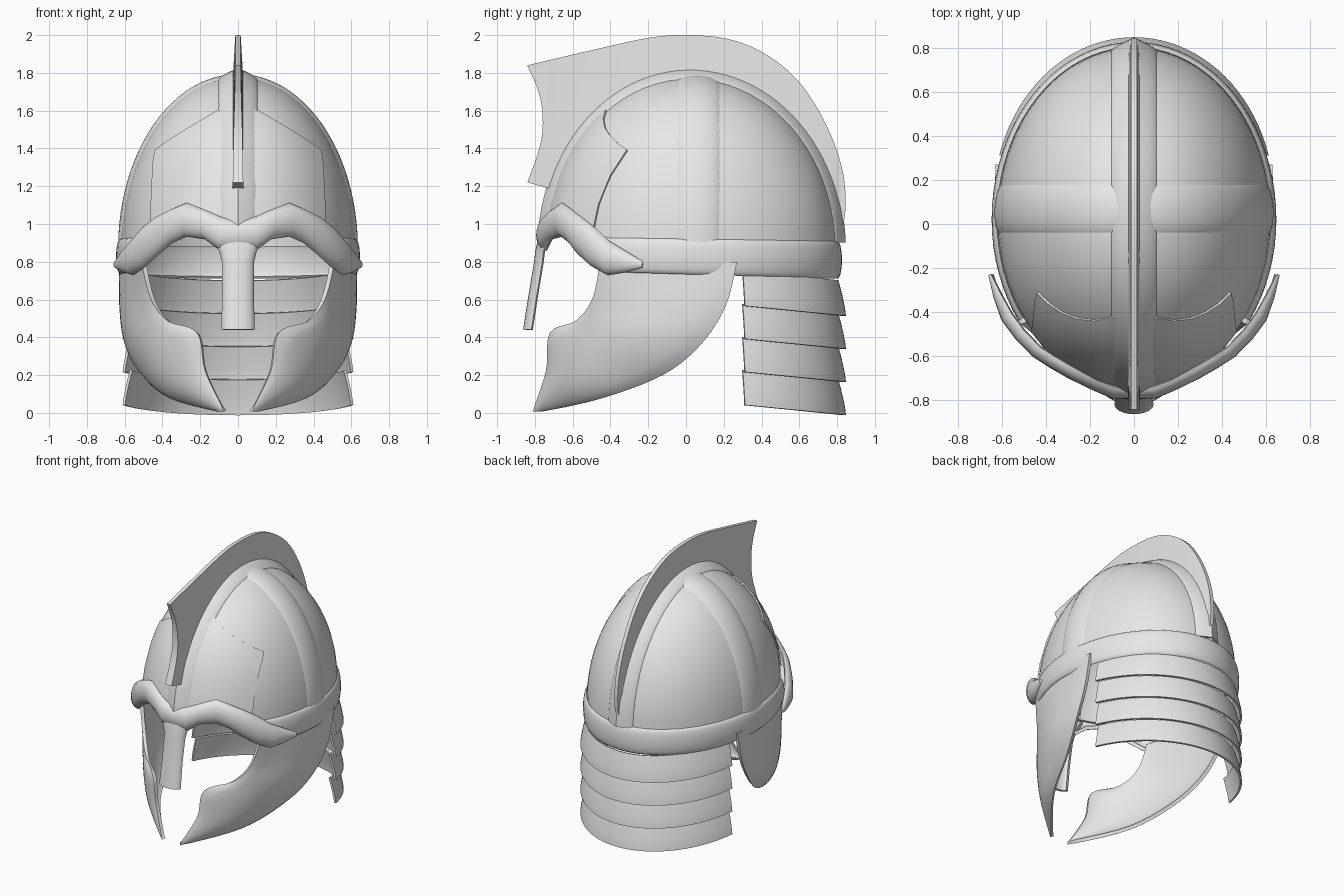
import bpy, bmesh, math
from mathutils import Vector

if "Cube" in bpy.data.objects:
    bpy.data.objects.remove(bpy.data.objects["Cube"])

steel = bpy.data.materials.new("steel_grey")
steel.use_nodes = True
steel.diffuse_color = (0.8, 0.8, 0.8, 1)
steel.node_tree.nodes["Principled BSDF"].inputs["Base Color"].default_value = (0.8, 0.8, 0.8, 1)

# Skull ellipsoid: half width, front depth, back depth, height and centre
A, BF, BB, C = 0.61, 0.75, 0.77, 0.9
YC, ZC = 0.02, 0.87


def depth(y):
    return BF if y < YC else BB


def lift(x, y, z, off):
    """Move a skull point outward along the ellipsoid normal."""
    n = Vector((x / A**2, (y - YC) / depth(y)**2, (z - ZC) / C**2))
    return Vector((x, y, z)) + n.normalized() * off


def spline(pts, steps=5):
    """Smooth path through points of any dimension."""
    p = [pts[0]] + list(pts) + [pts[-1]]
    out = []
    for i in range(1, len(p) - 2):
        for k in range(steps):
            t = k / steps
            out.append([0.5 * (2 * b + (c - a) * t + (2 * a - 5 * b + 4 * c - d) * t * t
                               + (3 * b - a - 3 * c + d) * t**3)
                        for a, b, c, d in zip(*p[i - 1:i + 3])])
    return out + [list(pts[-1])]


def finish(name, bm, thick=0, mirror=False, angle=40):
    bmesh.ops.remove_doubles(bm, verts=bm.verts, dist=0.0005)
    bmesh.ops.recalc_face_normals(bm, faces=bm.faces)
    mesh = bpy.data.meshes.new(name)
    bm.to_mesh(mesh)
    bm.free()
    mesh.materials.append(steel)
    ob = bpy.data.objects.new(name, mesh)
    bpy.context.collection.objects.link(ob)
    if mirror:
        ob.modifiers.new("mirror", 'MIRROR').use_clip = True
    if thick:
        mod = ob.modifiers.new("shell", 'SOLIDIFY')
        mod.thickness, mod.offset = thick, 0
    bpy.ops.object.select_all(action='DESELECT')
    ob.select_set(True)
    bpy.context.view_layer.objects.active = ob
    bpy.ops.object.convert(target='MESH')
    bpy.ops.object.shade_smooth_by_angle(angle=math.radians(angle))


def sheet(name, rows, thick, mirror=False):
    """Skin a grid of points and give it thickness."""
    bm = bmesh.new()
    vs = [[bm.verts.new(p) for p in row] for row in rows]
    for r, s in zip(vs, vs[1:]):
        for i in range(len(r) - 1):
            bm.faces.new((r[i], r[i + 1], s[i + 1], s[i]))
    finish(name, bm, thick, mirror)


def span(a, b, n):
    return [a + (b - a) * i / n for i in range(n + 1)]


ARCH = [math.sin(v) for v in span(-math.pi / 2, math.pi / 2, 10)]

# Skull: open dome, cut higher above the face
rows = []
for lon in span(0, 2 * math.pi, 64):
    cx, cy = math.cos(lon), math.sin(lon)
    cut = 0.88 + 0.09 * min(1, max(0, (-cy - 0.4) * 3))
    lat0 = math.asin((cut - ZC) / C)
    rows.append([(A * math.cos(t) * cx,
                  YC + (BF if cy < 0 else BB) * math.cos(t) * cy,
                  ZC + C * math.sin(t)) for t in span(lat0, math.pi / 2, 20)])
sheet("skull", rows, 0.02)

# Front to back ridge band
rows = []
for a in span(math.radians(2), math.radians(173), 48):
    row = []
    for t in ARCH:
        x = 0.108 * t
        r = math.sqrt(1 - (x / A)**2)
        y = YC + (BB if math.cos(a) > 0 else BF) * r * math.cos(a)
        off = -0.01 + 0.035 * math.sqrt(max(0, 1 - t * t)) + 0.025 * (1 - abs(t))**2
        row.append(lift(x, y, ZC + C * r * math.sin(a), off))
    rows.append(row)
sheet("ridge_band", rows, 0.012)

# Side to side band
rows = []
for a in span(math.radians(1), math.radians(179), 48):
    row = []
    for t in ARCH:
        y = 0.068 + 0.12 * t
        r = math.sqrt(1 - ((y - YC) / depth(y))**2)
        row.append(lift(A * r * math.cos(a), y, ZC + C * r * math.sin(a),
                        -0.01 + 0.03 * math.sqrt(max(0, 1 - t * t))))
    rows.append(row)
sheet("cross_band", rows, 0.012)

# Rim band round the sides and back
rows = []
for a in span(math.radians(-36), math.radians(216), 56):
    x, y = A * math.cos(a), YC + (BB if math.sin(a) > 0 else BF) * math.sin(a)
    low, high = 0.74 - 0.03 * y, 0.915 - 0.015 * y
    row = []
    for t in ARCH:
        p = lift(x, y, ZC, 0.008 + 0.02 * math.sqrt(max(0, 1 - t * t)))
        p.z = low + (high - low) * (t + 1) / 2
        row.append(p)
    rows.append(row)
sheet("rim_band", rows, 0.015)

# Forehead plate following the skull
rows = []
for z, w in [(0.98, 0.45), (1.1, 0.447), (1.25, 0.44), (1.33, 0.435), (1.385, 0.425),
             (1.42, 0.375), (1.46, 0.315), (1.5, 0.25), (1.545, 0.175), (1.59, 0.1)]:
    row = []
    for x in span(-w, w, 24):
        y = YC - BF * math.sqrt(1 - (x / A)**2 - ((z - ZC) / C)**2)
        row.append(lift(x, y, z, 0.012))
    rows.append(row)
sheet("forehead_plate", rows, 0.016)

# Brow guard: plan position, lower and upper height
rows = []
for x, y, low, high in [(0, -0.745, 0.88, 1.0), (0.09, -0.735, 0.87, 1.025),
                        (0.17, -0.705, 0.93, 1.06), (0.27, -0.65, 0.945, 1.1),
                        (0.35, -0.605, 0.91, 1.065), (0.42, -0.56, 0.85, 1.03),
                        (0.49, -0.49, 0.785, 0.975), (0.55, -0.41, 0.74, 0.9),
                        (0.6, -0.32, 0.755, 0.845), (0.645, -0.23, 0.78, 0.79)]:
    out = Vector((x / A**2, (y - YC) / BF**2, 0)).normalized()
    puff = 0.3 * min(0.15, high - low)
    rows.append([Vector((x, y, low + (high - low) * (t + 1) / 2))
                 + out * puff * math.sqrt(max(0, 1 - t * t)) for t in ARCH])
sheet("brow_guard", rows, 0.025, mirror=True)

# Nose guard
rows = [[(w * t, y - 0.035 * math.sqrt(max(0, 1 - t * t)), z) for t in ARCH]
        for z, w, y in [(0.97, 0.14, -0.725), (0.9, 0.11, -0.74), (0.86, 0.088, -0.75),
                        (0.8, 0.074, -0.757), (0.62, 0.072, -0.787), (0.44, 0.077, -0.815)]]
sheet("nose_guard", rows, 0.025)

# Cheek guards: eye-side edge, then rear edge with outward bulge
front = spline([(0.5, -0.45, 0.8), (0.45, -0.49, 0.6), (0.36, -0.58, 0.48),
                (0.21, -0.71, 0.42), (0.17, -0.73, 0.22), (0.07, -0.8, 0.01)])
rear = spline([(0.615, 0.27, 0.8, 0.03), (0.61, 0.21, 0.57, 0.06), (0.58, 0.08, 0.37, 0.09),
               (0.5, -0.12, 0.21, 0.11), (0.35, -0.45, 0.085, 0.06), (0.07, -0.8, 0.01, 0)])
rows = []
for f, r in zip(front, rear):
    f, bulge, r = Vector(f), r[3], Vector(r[:3])
    rows.append([f.lerp(r, s) + Vector((0.85, -0.5, 0)) * bulge * math.sin(math.pi * s)**0.7
                 for s in span(0, 1, 16)])
sheet("cheek_guard", rows, 0.025, mirror=True)

# Neck guard: four flared overlapping lames
for i in range(4):
    rows = []
    for a in span(math.radians(16.5), math.radians(163.5), 40):
        row = []
        for t in span(0, 1, 8):
            inset = 0.04 * (1 - t)**1.3
            y = 0.1 + (0.74 - inset) * math.sin(a)
            z = 0.75 - 0.175 * (i + t * 1.05) - 0.1 * (y - 0.31)
            row.append(((0.63 - inset) * math.cos(a), y, z))
        rows.append(row)
    sheet("neck_lame_%d" % (i + 1), rows, 0.014)

# Crest: tapered blade standing on the ridge, as (y, z, half thickness)
nose_edge = spline([(-0.84, 1.22, 0.028), (-0.765, 1.45, 0.024),
                    (-0.77, 1.66, 0.018), (-0.84, 1.84, 0.014)])
top_edge = spline([(-0.84, 1.84, 0.014), (-0.5, 1.92, 0.014), (-0.2, 1.985, 0.014),
                   (0, 2.0, 0.014), (0.22, 1.98, 0.014), (0.42, 1.9, 0.014),
                   (0.6, 1.75, 0.014), (0.74, 1.53, 0.014), (0.825, 1.3, 0.014),
                   (0.845, 1.1, 0.014), (0.82, 0.92, 0.014)])
root = [(YC + (BB if math.cos(a) > 0 else BF) * math.cos(a), ZC + C * math.sin(a), 0.028)
        for a in span(math.radians(4), math.radians(160), 32)]
outline = nose_edge + top_edge[1:] + root
bm = bmesh.new()
left = [bm.verts.new((h, y, z)) for y, z, h in outline]
right = [bm.verts.new((-h, y, z)) for y, z, h in outline]
caps = [bm.faces.new(left), bm.faces.new(right[::-1])]
for i in range(len(left)):
    bm.faces.new((left[i - 1], right[i - 1], right[i], left[i]))
bmesh.ops.triangulate(bm, faces=caps)
finish("crest", bm, angle=30)
